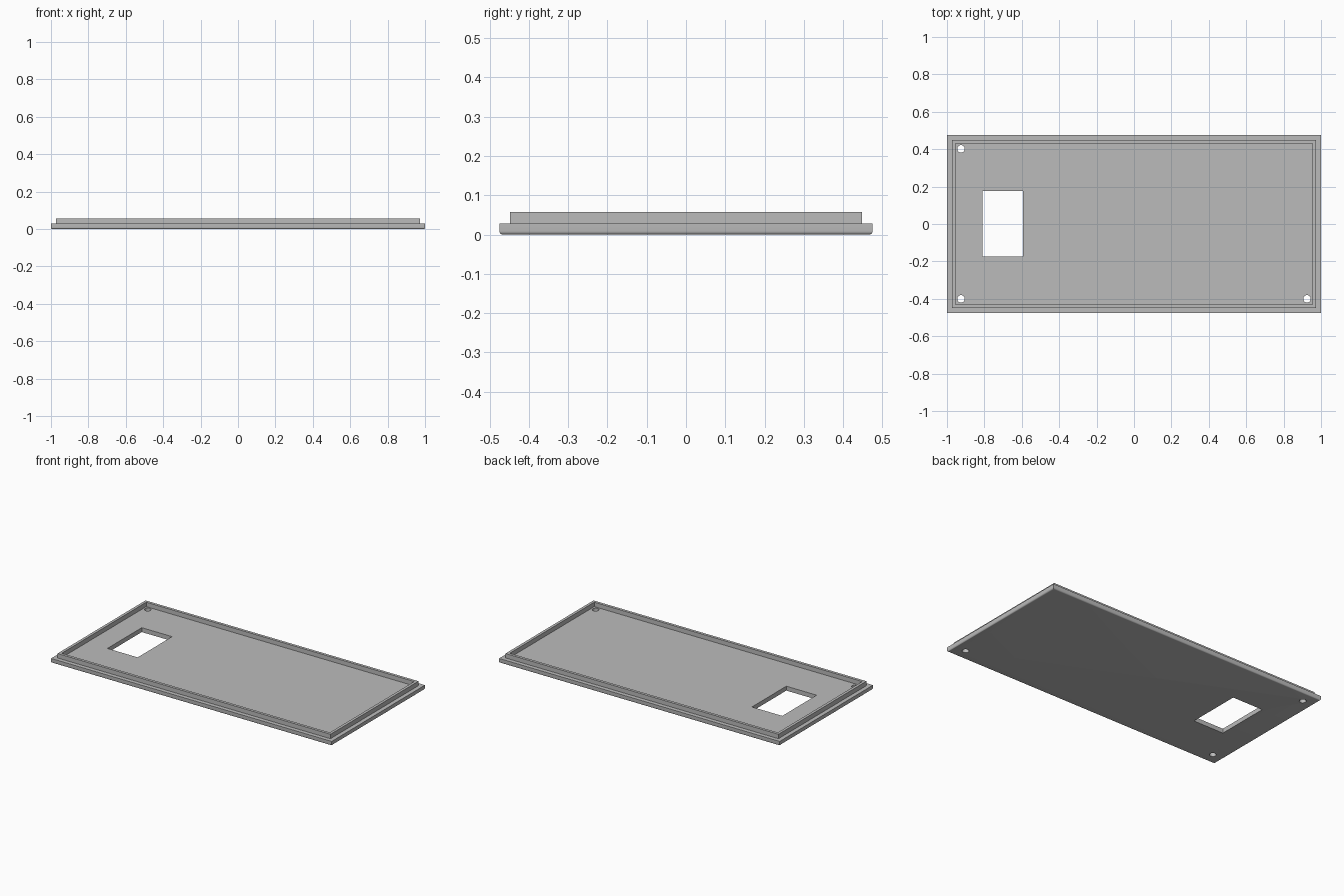
import bpy
import bmesh
from mathutils import Matrix, Vector

if "Cube" in bpy.data.objects:
    bpy.data.objects.remove(bpy.data.objects["Cube"], do_unlink=True)

WIDTH, DEPTH = 2.0, 0.95
PLATE, LIP = 0.0285, 0.0285      # plate thickness, lip height above it
SHOULDER, WALL = 0.027, 0.018    # ledge outside the lip, lip thickness
FILLET = 0.009

grey = bpy.data.materials.new("plain_grey")
grey.use_nodes = True
colour = (0.5, 0.5, 0.5, 1)
grey.diffuse_color = colour
grey.node_tree.nodes["Principled BSDF"].inputs["Base Color"].default_value = colour


def make_object(name, bm):
    bmesh.ops.recalc_face_normals(bm, faces=bm.faces)
    mesh = bpy.data.meshes.new(name)
    bm.to_mesh(mesh)
    bm.free()
    mesh.materials.append(grey)
    obj = bpy.data.objects.new(name, mesh)
    bpy.context.scene.collection.objects.link(obj)
    return obj


def box(size, centre):
    bm = bmesh.new()
    matrix = Matrix.Translation(centre) @ Matrix.Diagonal((*size, 1))
    bmesh.ops.create_cube(bm, size=1, matrix=matrix)
    return bm


def raise_face(bm, face, inset, height):
    """Inset a face, then extrude the inner part up or down."""
    bmesh.ops.inset_region(bm, faces=[face], thickness=inset, use_even_offset=True)
    out = bmesh.ops.extrude_discrete_faces(bm, faces=[face])
    face = out["faces"][0]
    bmesh.ops.translate(bm, verts=face.verts, vec=Vector((0, 0, height)))
    return face


# Lid plate with a raised lip, rounded along its lower edges
bm = box((WIDTH, DEPTH, PLATE), (0, 0, PLATE / 2))
bm.normal_update()
top = max(bm.faces, key=lambda f: f.calc_center_median().z)
top = raise_face(bm, top, SHOULDER, LIP)
bm.normal_update()
raise_face(bm, top, WALL, -LIP)
lower = [e for e in bm.edges if all(v.co.z < 0.001 for v in e.verts)]
bmesh.ops.bevel(bm, geom=lower, offset=FILLET, segments=5, profile=0.5, affect='EDGES')
lid = make_object("lid", bm)

# Cutters: display window and three corner screw holes
cutters = [make_object("window_cutter", box((0.216, 0.35, 0.3), (-0.702, 0.002, 0)))]
for x, y in ((-0.925, 0.402), (-0.925, -0.4), (0.925, -0.4)):
    bm = bmesh.new()
    bmesh.ops.create_cone(bm, cap_ends=True, segments=32, radius1=0.02, radius2=0.02,
                          depth=0.3, matrix=Matrix.Translation((x, y, 0)))
    cutters.append(make_object("screw_hole_cutter", bm))

bpy.context.view_layer.objects.active = lid
lid.select_set(True)
for cutter in cutters:
    cutter.hide_render = True
    cut = lid.modifiers.new("cut", 'BOOLEAN')
    cut.operation = 'DIFFERENCE'
    cut.solver = 'EXACT'
    cut.object = cutter
    bpy.ops.object.modifier_apply(modifier=cut.name)
    bpy.data.objects.remove(cutter, do_unlink=True)

bpy.ops.object.shade_smooth_by_angle()
